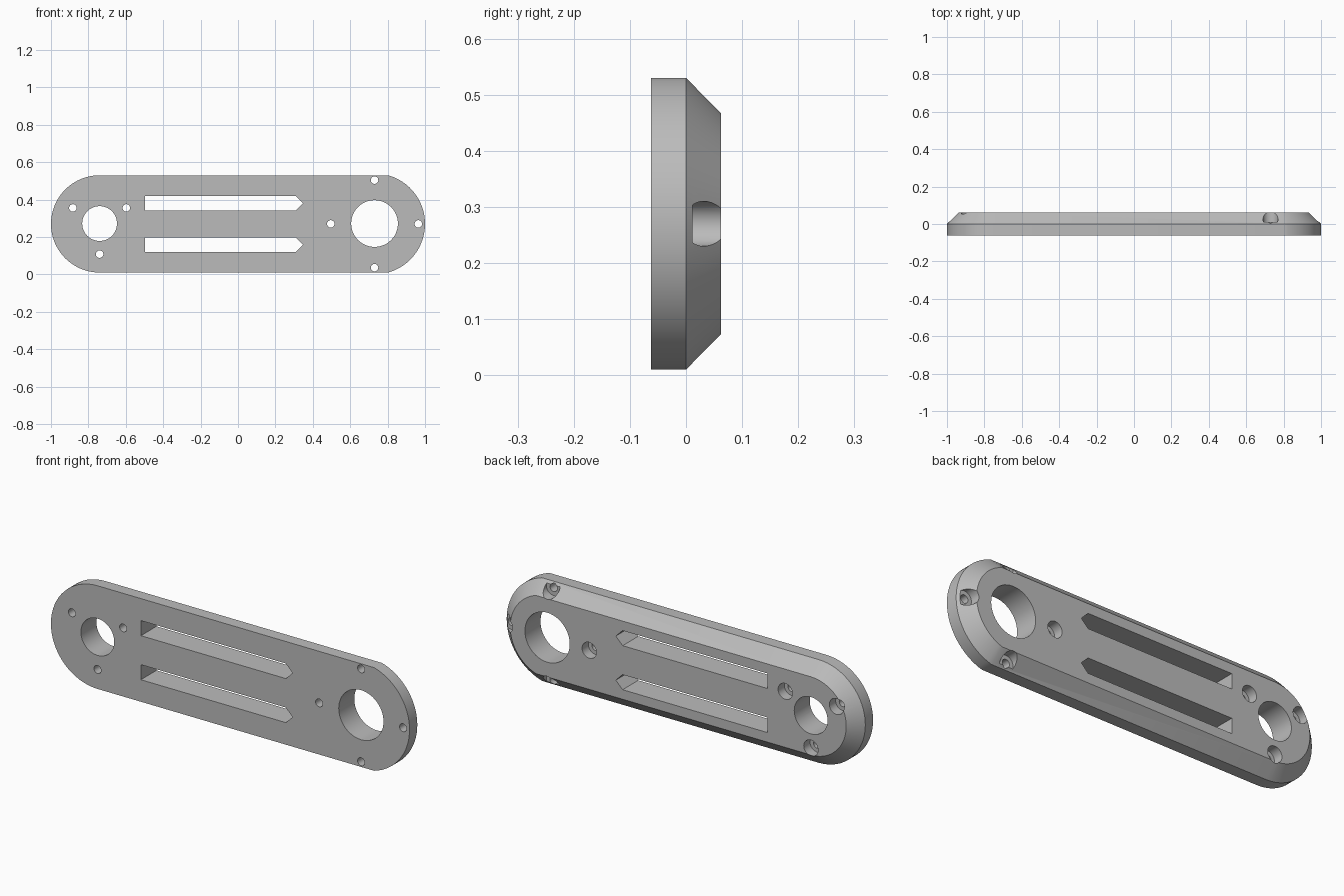
import bpy
import bmesh
from math import asin, cos, sin, pi, radians

cube = bpy.data.objects.get("Cube")
if cube:
    bpy.data.objects.remove(cube)

MID_Z = 0.27
HALF = 0.062              # half thickness
SMALL_X, LARGE_X = -0.74, 0.73
SMALL_R, LARGE_R = 0.26, 0.27


def arc(cx, r, start, end, steps=32):
    return [(cx + r * cos(start + (end - start) * i / steps),
             MID_Z + r * sin(start + (end - start) * i / steps))
            for i in range(steps + 1)]


def outline(inset):
    """Two rounded ends of unequal radius joined by straight sides."""
    small, large = SMALL_R - inset, LARGE_R - inset
    a = asin(small / large)
    return arc(LARGE_X, large, -a, a) + arc(SMALL_X, small, pi / 2, 3 * pi / 2)


def circle(cx, cz, r, steps=32):
    return [(cx + r * cos(2 * pi * i / steps), cz + r * sin(2 * pi * i / steps))
            for i in range(steps)]


def loft(bm, layers):
    """Closed solid through (y, profile) layers, front to back."""
    rings = [[bm.verts.new((x, y, z)) for x, z in pts] for y, pts in layers]
    n = len(rings[0])
    bm.faces.new(rings[0])
    bm.faces.new(rings[-1][::-1])
    for low, high in zip(rings, rings[1:]):
        for i in range(n):
            j = (i + 1) % n
            bm.faces.new((low[i], high[i], high[j], low[j]))


def make_object(name, solids):
    bm = bmesh.new()
    for layers in solids:
        loft(bm, layers)
    bmesh.ops.recalc_face_normals(bm, faces=bm.faces)
    mesh = bpy.data.meshes.new(name)
    bm.to_mesh(mesh)
    bm.free()
    obj = bpy.data.objects.new(name, mesh)
    bpy.context.collection.objects.link(obj)
    return obj


def prism(pts, front=-0.1, back=0.1):
    return [(front, pts), (back, pts)]


# Plate with a straight front rim and a chamfered back
plate = make_object("link_plate", [[(-HALF, outline(0)), (0, outline(0)),
                                    (HALF, outline(0.063))]])
grey = bpy.data.materials.new("plain grey")
grey.use_nodes = True
grey.diffuse_color = (0.5, 0.5, 0.5, 1)
grey.node_tree.nodes["Principled BSDF"].inputs["Base Color"].default_value = (0.5, 0.5, 0.5, 1)
plate.data.materials.append(grey)

# Screw positions around both pivots
screws = [(LARGE_X + 0.234 * cos(k * pi / 2), MID_Z + 0.234 * sin(k * pi / 2))
          for k in range(4)]
screws += [(SMALL_X + 0.165 * cos(radians(t)), MID_Z + 0.003 + 0.165 * sin(radians(t)))
           for t in (30, 150, 270)]

# Through cuts: pivots, pointed slots and screw holes
through = [prism(circle(SMALL_X, MID_Z + 0.002, 0.093, 48)),
           prism(circle(LARGE_X, MID_Z + 0.002, 0.125, 48))]
for z in (0.159, 0.381):
    h = 0.038
    through.append(prism([(-0.498, z - h), (0.31, z - h), (0.348, z),
                          (0.31, z + h), (-0.498, z + h)]))
through += [prism(circle(x, z, 0.02, 24)) for x, z in screws]

# Counterbores for screw heads on the back
bores = [prism(circle(x, z, 0.04), front=0.012) for x, z in screws]

bpy.context.view_layer.objects.active = plate
for name, solids in (("through_cutter", through), ("counterbore_cutter", bores)):
    cutter = make_object(name, solids)
    cutter.hide_render = True
    mod = plate.modifiers.new(name, "BOOLEAN")
    mod.operation = "DIFFERENCE"
    mod.solver = "EXACT"
    mod.object = cutter
    bpy.ops.object.modifier_apply(modifier=name)
    bpy.data.objects.remove(cutter)

bpy.ops.object.select_all(action="DESELECT")
plate.select_set(True)
bpy.ops.object.shade_smooth_by_angle(angle=radians(30))
